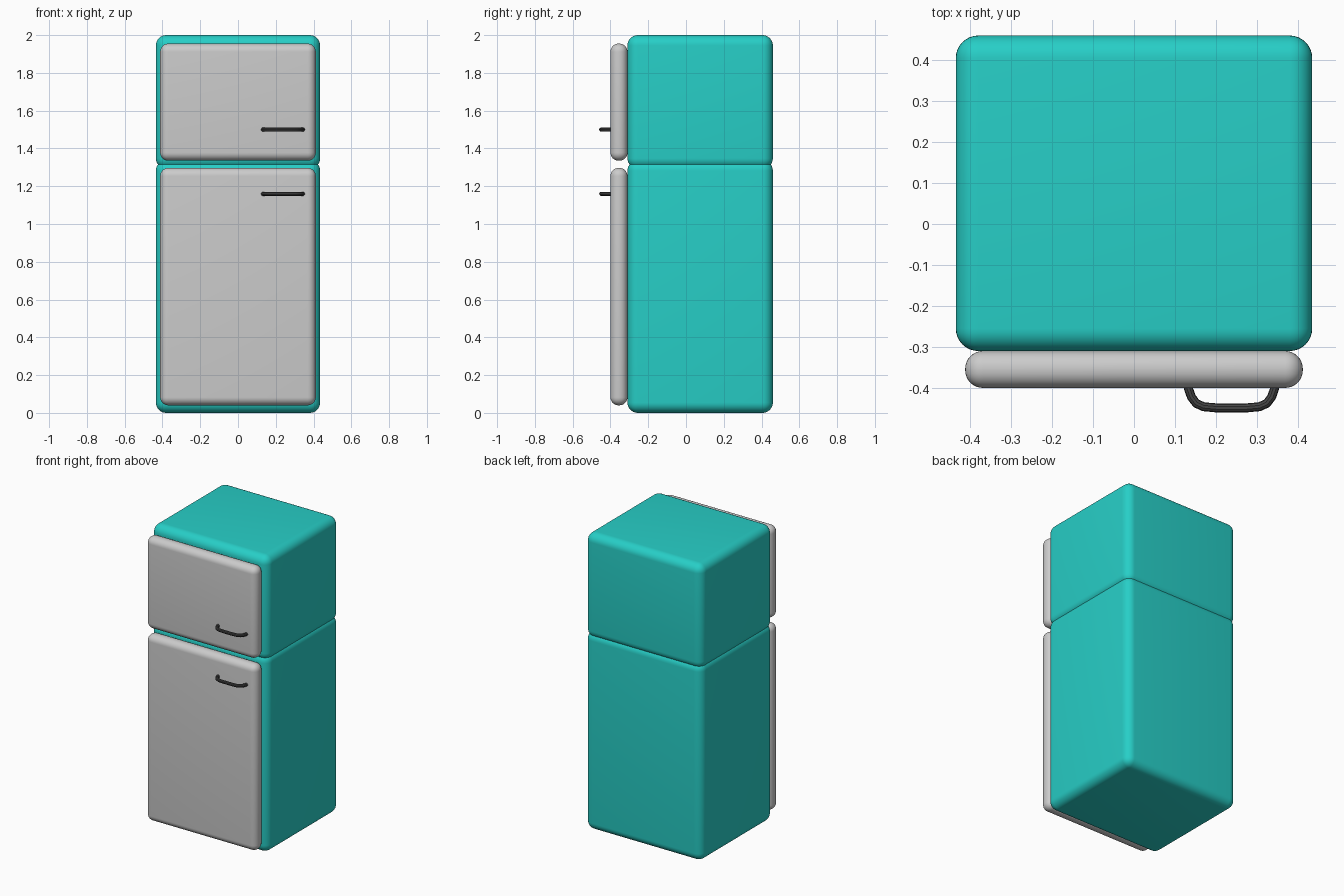
import bpy

if "Cube" in bpy.data.objects:
    bpy.data.objects.remove(bpy.data.objects["Cube"])


def material(name, rgb):
    m = bpy.data.materials.new(name)
    m.diffuse_color = (*rgb, 1)
    m.use_nodes = True
    m.node_tree.nodes["Principled BSDF"].inputs["Base Color"].default_value = m.diffuse_color
    return m


teal = material("teal_enamel", (0.02, 0.62, 0.57))
dark = material("dark_metal", (0.06, 0.06, 0.06))


def finish(obj):
    bpy.ops.object.select_all(action='DESELECT')
    obj.select_set(True)
    bpy.context.view_layer.objects.active = obj
    bpy.ops.object.convert(target='MESH')
    bpy.ops.object.shade_smooth_by_angle()


def rounded_box(name, lo, hi, radius, mat=None):
    center = [(a + b) / 2 for a, b in zip(lo, hi)]
    bpy.ops.mesh.primitive_cube_add(size=1, location=center)
    obj = bpy.context.object
    obj.name = name
    obj.scale = [b - a for a, b in zip(lo, hi)]
    bpy.ops.object.transform_apply(location=False, rotation=False, scale=True)
    bevel = obj.modifiers.new("round_edges", 'BEVEL')
    bevel.width = radius
    bevel.segments = 8
    if mat:
        obj.data.materials.append(mat)
    finish(obj)
    return obj


def handle(name, z):
    # Half profile of the bow, mirrored about the handle centre
    cx = 0.238
    half = [(0.107, -0.385), (0.105, -0.402), (0.098, -0.422),
            (0.086, -0.438), (0.068, -0.446), (0.035, -0.449)]
    path = [(cx - x, y) for x, y in half] + [(cx + x, y) for x, y in reversed(half)]
    curve = bpy.data.curves.new(name, 'CURVE')
    curve.dimensions = '3D'
    curve.bevel_depth = 0.011
    curve.bevel_resolution = 3
    curve.use_fill_caps = True
    spline = curve.splines.new('POLY')
    spline.points.add(len(path) - 1)
    for p, (x, y) in zip(spline.points, path):
        p.co = (x, y, z, 1)
    curve.materials.append(dark)
    obj = bpy.data.objects.new(name, curve)
    bpy.context.collection.objects.link(obj)
    finish(obj)


# Cabinets, overlapping slightly so their rounded edges form the seam
rounded_box("lower_cabinet", (-0.435, -0.31, 0), (0.435, 0.46, 1.337), 0.055, teal)
rounded_box("freezer_cabinet", (-0.435, -0.31, 1.293), (0.435, 0.46, 2), 0.055, teal)

# Doors and handles
for part, z0, z1, hz in (("lower", 0.04, 1.297, 1.16), ("freezer", 1.335, 1.955, 1.50)):
    rounded_box(part + "_door", (-0.412, -0.40, z0), (0.412, -0.31, z1), 0.043)
    handle(part + "_handle", hz)
